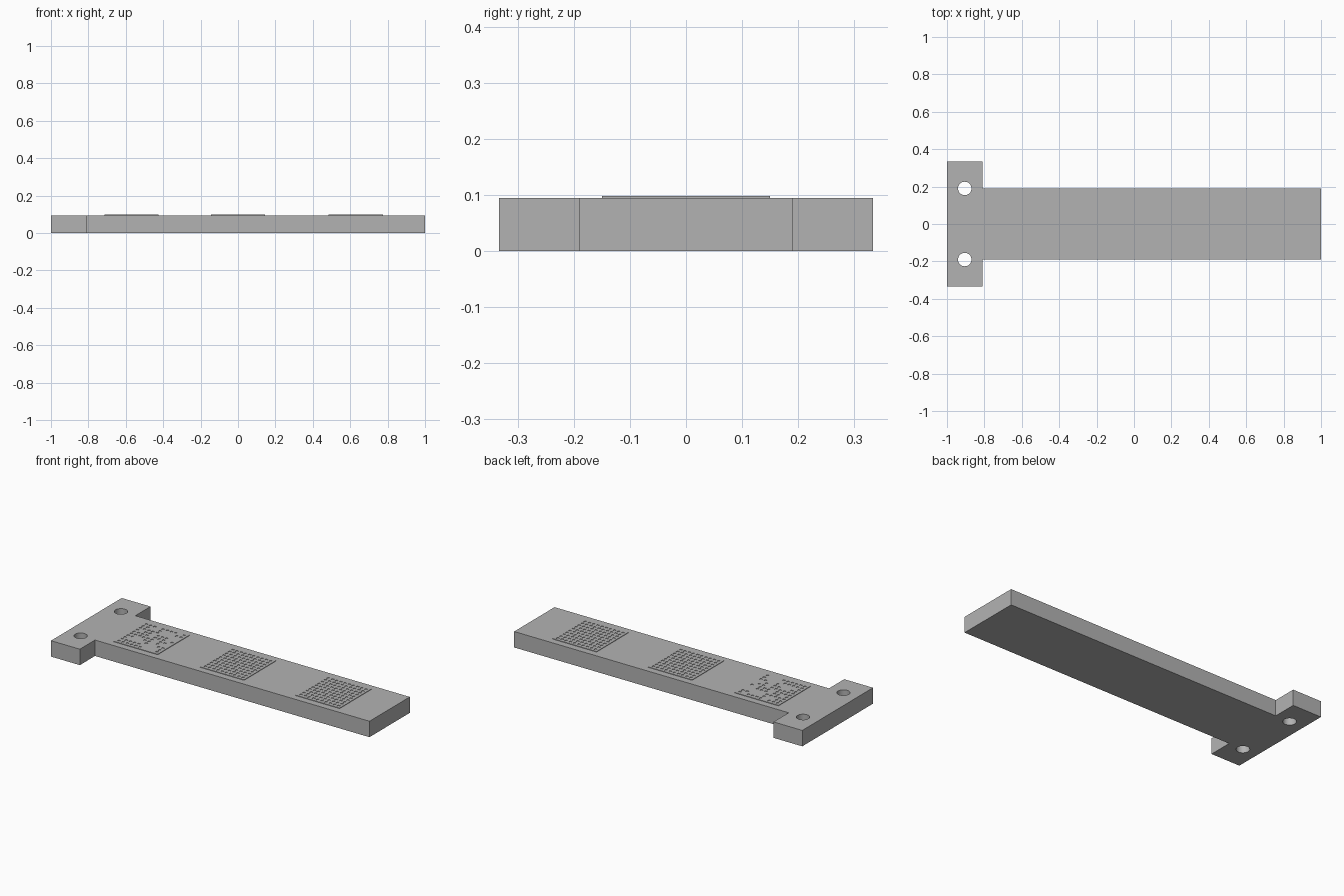
import bpy, bmesh, math, random

random.seed(4)
if "Cube" in bpy.data.objects:
    bpy.data.objects.remove(bpy.data.objects["Cube"], do_unlink=True)

THICK = 0.095
RELIEF = 0.003

grey = bpy.data.materials.new("plain_grey")
grey.use_nodes = True
colour = (0.45, 0.45, 0.45, 1)
grey.diffuse_color = colour
grey.node_tree.nodes["Principled BSDF"].inputs["Base Color"].default_value = colour


def closed_outline(curve, points):
    spline = curve.splines.new("POLY")
    spline.points.add(len(points) - 1)
    for p, (x, y) in zip(spline.points, points):
        p.co = (x, y, 0, 1)
    spline.use_cyclic_u = True


def circle(cx, cy, r, sides=32):
    steps = [2 * math.pi * i / sides for i in range(sides)]
    return [(cx + r * math.cos(a), cy + r * math.sin(a)) for a in steps]


# T-shaped bar with two through holes in its head
half = [(1, 0.19), (-0.81, 0.19), (-0.81, 0.333), (-1, 0.333)]
outline = half + [(x, -y) for x, y in reversed(half)]
curve = bpy.data.curves.new("bar", "CURVE")
curve.dimensions = "2D"
curve.fill_mode = "BOTH"
curve.extrude = THICK / 2
closed_outline(curve, outline)
for side in (-1, 1):
    closed_outline(curve, circle(-0.905, side * 0.19, 0.036))
bar = bpy.data.objects.new("bar", curve)
bar.location.z = THICK / 2
bpy.context.collection.objects.link(bar)
bpy.ops.object.select_all(action="DESELECT")
bar.select_set(True)
bpy.context.view_layer.objects.active = bar
bpy.ops.object.convert(target="MESH")
bar = bpy.context.object
bar.data.materials.clear()
bar.data.materials.append(grey)
bpy.ops.object.shade_smooth_by_angle(angle=math.radians(30))


# Thin raised patch pierced by a regular grid of small pits
def textured_patch(name, cx, length, width, fill, cells=21):
    bm = bmesh.new()
    bmesh.ops.create_grid(bm, x_segments=cells, y_segments=cells, size=0.5)
    pits = []
    for f in bm.faces:
        c = f.calc_center_median()
        i, j = int((c.x + 0.5) * cells), int((c.y + 0.5) * cells)
        if i % 2 and j % 2 and random.random() < fill:
            pits.append(f)
    bmesh.ops.delete(bm, geom=pits, context="FACES")
    top = bmesh.ops.extrude_face_region(bm, geom=bm.faces[:])["geom"]
    for v in top:
        if isinstance(v, bmesh.types.BMVert):
            v.co.z = RELIEF
    bmesh.ops.scale(bm, vec=(length, width, 1), verts=bm.verts)
    bmesh.ops.recalc_face_normals(bm, faces=bm.faces)
    mesh = bpy.data.meshes.new(name)
    bm.to_mesh(mesh)
    bm.free()
    mesh.materials.append(grey)
    patch = bpy.data.objects.new(name, mesh)
    patch.location = (cx, 0, THICK)
    bpy.context.collection.objects.link(patch)


textured_patch("sparse_patch", -0.57, 0.29, 0.3, 0.6)
textured_patch("middle_patch", 0, 0.29, 0.3, 1)
textured_patch("end_patch", 0.63, 0.29, 0.3, 1)
